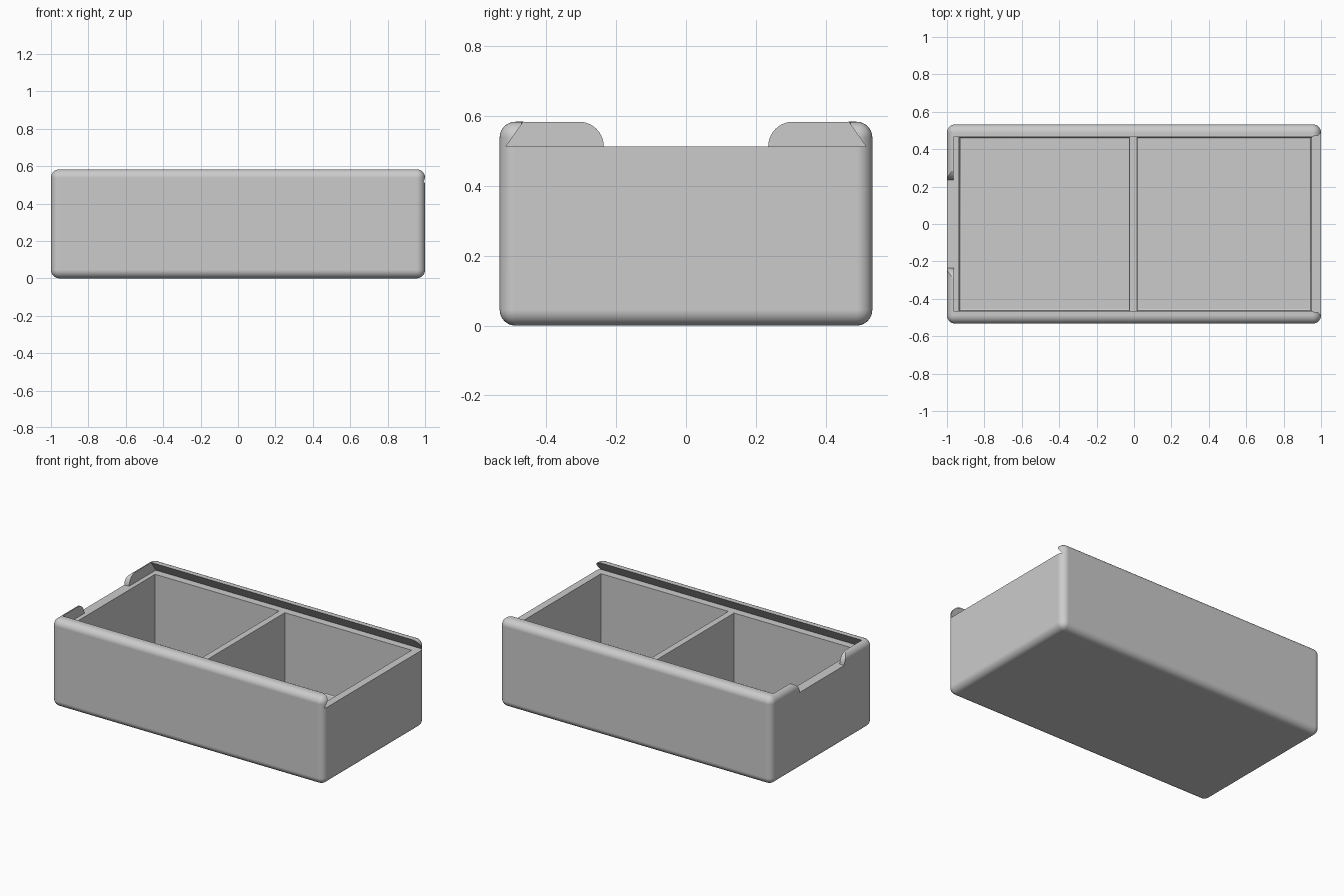
import bpy, bmesh, math

cube = bpy.data.objects.get("Cube")
if cube:
    bpy.data.objects.remove(cube, do_unlink=True)

HALF_Y, HEIGHT, LEDGE = 0.533, 0.583, 0.512

grey = bpy.data.materials.new("plain grey")
grey.use_nodes = True
grey.diffuse_color = (0.6, 0.6, 0.6, 1)
grey.node_tree.nodes["Principled BSDF"].inputs["Base Color"].default_value = grey.diffuse_color


def prism(name, profile, x0, x1):
    """Extrude a (y, z) profile along x."""
    bm = bmesh.new()
    face = bm.faces.new([bm.verts.new((x0, y, z)) for y, z in profile])
    ext = bmesh.ops.extrude_face_region(bm, geom=[face])
    moved = [v for v in ext["geom"] if isinstance(v, bmesh.types.BMVert)]
    bmesh.ops.translate(bm, verts=moved, vec=(x1 - x0, 0, 0))
    bmesh.ops.recalc_face_normals(bm, faces=bm.faces)
    mesh = bpy.data.meshes.new(name)
    bm.to_mesh(mesh)
    bm.free()
    mesh.materials.append(grey)
    obj = bpy.data.objects.new(name, mesh)
    bpy.context.collection.objects.link(obj)
    return obj


def box(name, x0, x1, half_y, z0, z1):
    return prism(name, [(-half_y, z0), (half_y, z0), (half_y, z1), (-half_y, z1)], x0, x1)


def activate(obj):
    bpy.ops.object.select_all(action="DESELECT")
    obj.select_set(True)
    bpy.context.view_layer.objects.active = obj


def bevel(obj, width, segments, pick=lambda edge: True):
    bm = bmesh.new()
    bm.from_mesh(obj.data)
    bmesh.ops.bevel(bm, geom=[e for e in bm.edges if pick(e)], offset=width,
                    segments=segments, profile=0.5, affect="EDGES")
    bm.to_mesh(obj.data)
    bm.free()


def cut(obj, cutter):
    cutter.hide_render = True
    mod = obj.modifiers.new("cut", "BOOLEAN")
    mod.operation, mod.solver, mod.object = "DIFFERENCE", "EXACT", cutter
    activate(obj)
    bpy.ops.object.modifier_apply(modifier=mod.name)
    bpy.data.objects.remove(cutter, do_unlink=True)


def smooth(obj):
    activate(obj)
    bpy.ops.object.shade_smooth_by_angle(angle=math.radians(30))
    mod = obj.modifiers.new("even shading", "WEIGHTED_NORMAL")
    mod.keep_sharp = True


# Rounded outer shell
body = box("box_body", -1, 1, HALF_Y, 0, HEIGHT)
bevel(body, 0.045, 8)

# Storage cavity, softened along the floor
cavity = box("cavity_cutter", -0.935, 0.95, 0.465, 0.05, 0.7)
bevel(cavity, 0.012, 3, lambda e: all(v.co.z < 0.1 for v in e.verts))
cut(body, cavity)

# Dovetail channel for a sliding lid, open at the left end
rise = 0.1
narrow = 0.515 - rise * 0.05 / 0.071
cut(body, prism("lid_channel_cutter", [(-0.515, LEDGE), (0.515, LEDGE),
                                       (narrow, LEDGE + rise), (-narrow, LEDGE + rise)], -0.965, 1.1))

# Left end wall ends level with the ledge, between the flared rails
cut(body, box("end_opening_cutter", 0.96, 1.1, 0.47, LEDGE, 0.7))

# Finger notch in the right end wall, with rounded shoulders
radius = HEIGHT - LEDGE
arc = [(0.235 + radius * (1 - math.cos(t)), LEDGE + radius * math.sin(t))
       for t in (math.pi / 2 * i / 10 for i in range(11))]
side = arc + [(arc[-1][0], 0.7)]
cut(body, prism("notch_cutter", side + [(-y, z) for y, z in reversed(side)], -1.1, -0.95))
smooth(body)

# Divider between the two compartments
divider = box("divider", -0.027, 0.018, 0.475, 0.04, LEDGE)
bevel(divider, 0.006, 2, lambda e: all(v.co.z > 0.5 for v in e.verts)
      and abs(e.verts[0].co.x - e.verts[1].co.x) < 0.001)
smooth(divider)
